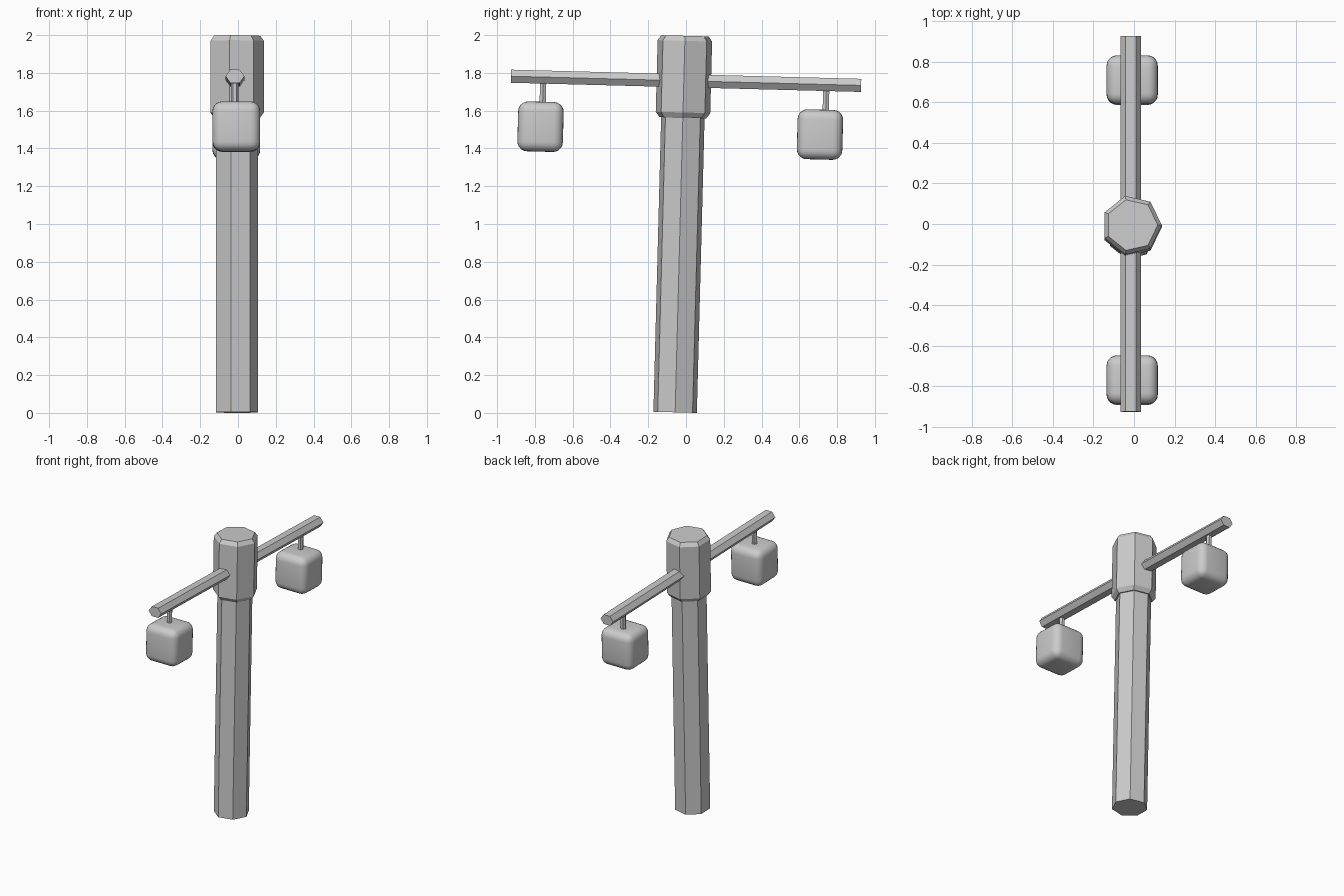
import bpy, bmesh, math
from mathutils import Matrix, Vector

if "Cube" in bpy.data.objects:
    bpy.data.objects.remove(bpy.data.objects["Cube"])

# The whole lamp post leans slightly towards +y
LEAN = Matrix.Translation((0, -0.0575, 0.003)) @ Matrix.Rotation(math.radians(-1.5), 4, 'X')


def prism(name, sides, rings, local=Matrix.Identity(4)):
    """Flat-faced solid from (radius, height) rings, first corner on +x."""
    bm = bmesh.new()
    loops = []
    for r, z in rings:
        loops.append([bm.verts.new((r * math.cos(math.tau * i / sides),
                                    r * math.sin(math.tau * i / sides), z))
                      for i in range(sides)])
    for a, b in zip(loops, loops[1:]):
        for i in range(sides):
            j = (i + 1) % sides
            bm.faces.new((a[i], a[j], b[j], b[i]))
    bm.faces.new(loops[0][::-1])
    bm.faces.new(loops[-1])
    me = bpy.data.meshes.new(name)
    bm.to_mesh(me)
    bm.free()
    ob = bpy.data.objects.new(name, me)
    bpy.context.collection.objects.link(ob)
    ob.matrix_world = LEAN @ local
    return ob


def lantern(name, y, z):
    """Rounded box with smooth edges."""
    bpy.ops.mesh.primitive_cube_add(size=1)
    ob = bpy.context.object
    ob.name = name
    ob.data.transform(Matrix.Diagonal((0.253, 0.241, 0.264, 1)))
    bev = ob.modifiers.new("round", 'BEVEL')
    bev.width = 0.052
    bev.segments = 5
    ob.data.shade_smooth()
    ob.matrix_world = LEAN @ Matrix.Translation((-0.009, y, z))


# Seven-sided post and chamfered head
axis = Matrix.Translation((-0.011, 0, 0))
prism("post", 7, [(0.118, 0), (0.118, 1.6)], axis)
prism("post_head", 7, [(0.127, 1.56), (0.148, 1.588), (0.148, 1.967), (0.128, 1.994)], axis)

# Six-sided crossbar, flattened in height
bar = (Matrix.Translation((-0.016, 0.012, 1.756)) @ Matrix.Diagonal((1, 1, 0.8, 1))
       @ Matrix.Rotation(math.radians(90), 4, 'X'))
prism("crossbar", 6, [(0.05, -0.927), (0.05, 0.927)], bar)

# Hangers and lanterns at both ends
for side, hy, ly, lz in (("front", -0.744, -0.752, 1.493), ("back", 0.755, 0.728, 1.490)):
    prism(side + "_hanger", 6, [(0.019, 1.58), (0.019, 1.74)],
          Matrix.Translation((-0.017, hy, 0)))
    lantern(side + "_lantern", ly, lz)
